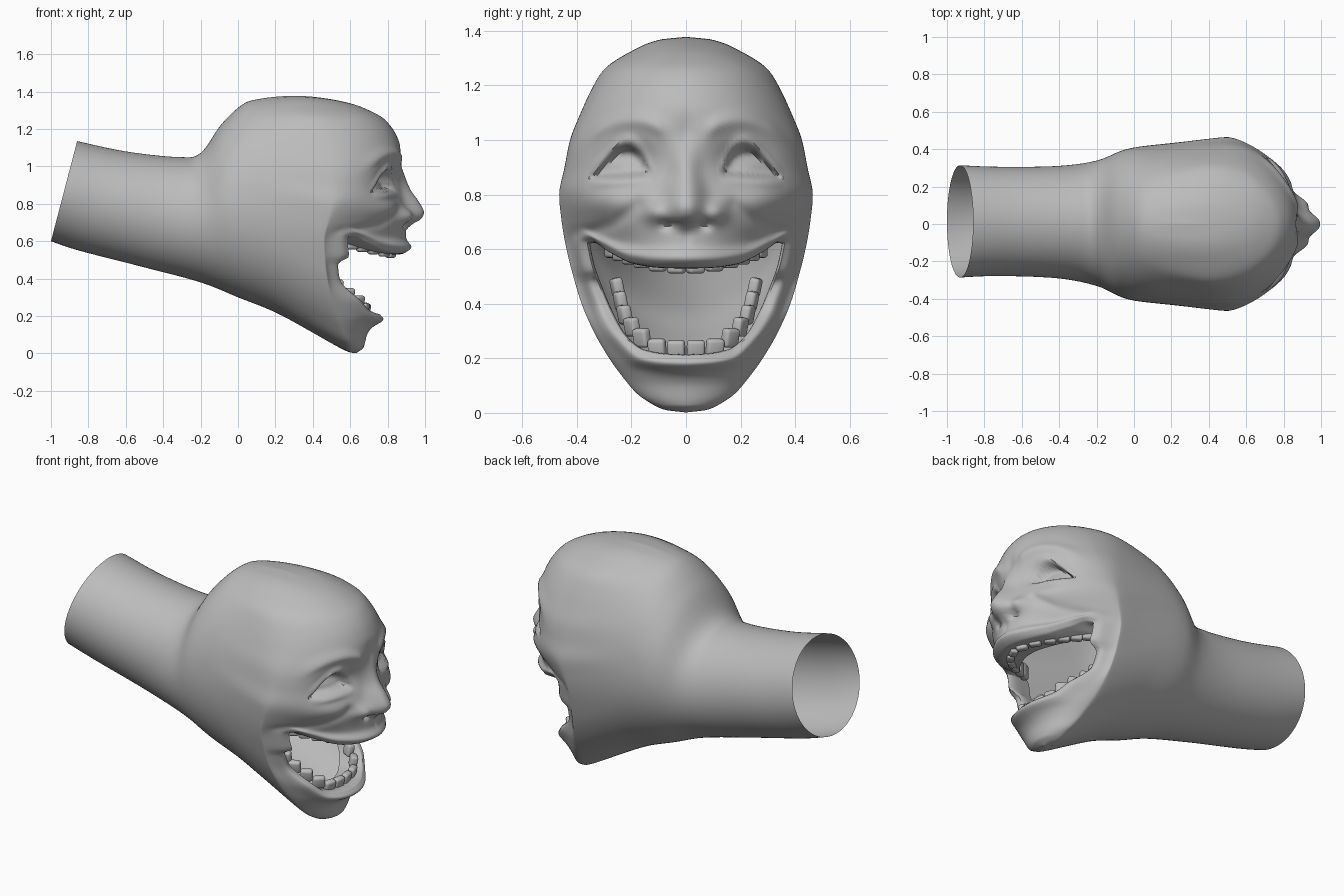
import bpy, bmesh, math
from mathutils import Vector, Matrix

if "Cube" in bpy.data.objects:
    bpy.data.objects.remove(bpy.data.objects["Cube"])

PI = math.pi
HALF, FACE_RINGS, STEPS = 100, 76, 7      # columns per side, face rings, rings per neck span


def curve(*pts):
    """Smooth curve without overshoot through (t, value) points."""
    t, v = [p[0] for p in pts], [p[1] for p in pts]
    n = len(t)
    d = [(v[i + 1] - v[i]) / (t[i + 1] - t[i]) for i in range(n - 1)]
    m = [d[0]] + [2 * a * b / (a + b) if a * b > 0 else 0 for a, b in zip(d, d[1:])] + [d[-1]]

    def f(q):
        q = min(max(q, t[0]), t[-1])
        i = max(k for k in range(n - 1) if t[k] <= q)
        h = t[i + 1] - t[i]
        s = (q - t[i]) / h
        return (v[i] * (1 + 2 * s) * (1 - s) ** 2 + h * m[i] * s * (1 - s) ** 2
                + v[i + 1] * s * s * (3 - 2 * s) + h * m[i + 1] * s * s * (s - 1))
    return f


def bump(a, z, ca, cz, sa, sz):
    return math.exp(-((a - ca) / sa) ** 2 - ((z - cz) / sz) ** 2)


def smooth(q):
    q = min(max(q, 0), 1)
    return q * q * (3 - 2 * q)


def seg_dist(a, z, a0, z0, a1, z1):
    p, s, e = Vector((a, z)), Vector((a0, z0)), Vector((a1, z1))
    k = min(max((p - s).dot(e - s) / (e - s).length_squared, 0), 1)
    return (p - s - (e - s) * k).length


# Head outline, depth of the outline, depth of the midline, roundness (all over height)
width = curve((0, 0), (.01, .08), (.03, .13), (.06, .175), (.13, .235), (.2, .285), (.3, .342),
              (.4, .385), (.5, .415), (.6, .44), (.7, .458), (.8, .468), (.9, .449), (1, .43),
              (1.1, .392), (1.2, .347), (1.265, .307), (1.335, .2), (1.375, .1), (1.385, 0))
edge_x = curve((0, .59), (.3, .49), (.6, .46), (.8, .49), (1, .45), (1.2, .38), (1.385, .3))
mid_x = curve((0, .63), (.03, .67), (.1, .69), (.15, .72), (.2, .75), (.27, .75), (.4, .6), (.48, .63),
              (.52, .86), (.56, .89), (.6, .9), (.7, .9), (.9, .885), (1, .88), (1.1, .87),
              (1.17, .845), (1.25, .785), (1.3, .70), (1.365, .5), (1.385, .3))
power = curve((0, .6), (.2, .7), (.45, 1), (.6, 1.2), (.7, .9), (.85, .62), (1, .5), (1.4, .5))
nose = curve((.66, 0), (.69, .03), (.72, .08), (.755, .097), (.8, .08), (.88, .035), (.97, .008), (1.02, 0))
# Mouth opening, by fraction of the way from top centre to bottom centre
mouth_y = curve((0, 0), (.12, .09), (.27, .19), (.4, .285), (.49, .345), (.53, .362), (.57, .347),
                (.62, .315), (.68, .277), (.76, .225), (.84, .16), (.92, .08), (1, 0))
mouth_z = curve((0, .533), (.12, .535), (.27, .548), (.4, .592), (.49, .63), (.53, .625), (.57, .55),
                (.62, .46), (.68, .37), (.76, .28), (.84, .228), (.92, .212), (1, .208))


def face_x(y, z, d):
    """Depth of the face at y, z; d is the distance from the mouth opening."""
    a, w = abs(y), max(width(z), 1e-4)
    frac = max(0, 1 - (a / w) ** 2) ** power(z)
    x = edge_x(z) + (mid_x(z) - edge_x(z)) * frac
    r = .045 + .022 * smooth((.9 - z) / .13)
    f = nose(z) * math.exp(-(a / r) ** 2.6)                          # nose bridge and tip
    f += .045 * bump(a, z, .11, .735, .042, .04)                     # nose wings
    f -= .03 * bump(a, z, .065, .688, .028, .016)                    # nostrils
    f -= .06 * bump(a, z, .2, .92, .11, .08)                         # eye sockets
    f += .025 * bump(a, z, .29, .77, .1, .055)                       # cheeks
    brow = z - (1.075 - 2.6 * (a - .2) ** 2)
    f += .018 * math.exp(-(brow / .03) ** 2) * smooth((a - .05) / .06) * smooth((.4 - a) / .1)
    f -= .012 * bump(a, z, 0, 1.03, .035, .06)                       # dip between brows
    fold = min(seg_dist(a, z, .175, .76, .27, .69), seg_dist(a, z, .27, .69, .4, .65))
    f -= .013 * math.exp(-(fold / .025) ** 2)                        # smile folds
    f -= .006 * bump(a, z, 0, .64, .016, .025)                       # groove above lip
    u = (a - .24) / .115                                             # squinting eyes
    if abs(u) < 1:
        top, low = .866 + .105 * (1 - u * u) * (1 - .55 * u), .862 - .008 * u
        f -= .048 * smooth(min(top - z, z - low) / .022)
        f += .024 * bump(a, z, .22, .9, .06, .03)
        f += .016 * (1 - u * u) * math.exp(-((z - top - .02) / .016) ** 2)
        f += .016 * (1 - u * u) * math.exp(-((z - low + .016) / .014) ** 2)
    f += .035 * (.65 + .35 * frac) * math.exp(-((d - .032) / .028) ** 2)  # lips
    return x + f * smooth((1 - a / w) / .12)


# Neck and skull sections: bottom x, bottom z, top x, top z, half width, sideways shift
sections = [(-1, .6, -.86, 1.135, .3, .014), (-.85, .55, -.6, 1.08, .292, .014),
            (-.5, .46, -.32, 1.05, .3, .01), (-.2, .38, -.2, 1.072, .335, .004),
            (0, .3, -.08, 1.235, .4, 0), (.24, .2, .07, 1.355, .428, 0)]
COLS = 2 * HALF


def column(j):
    """Side sign and fraction from top centre to bottom centre."""
    return (1, j / HALF) if j <= HALF else (-1, (COLS - j) / HALF)


def section_ring(bx, bz, tx, tz, w, cy):
    ring = []
    for j in range(COLS):
        side, f = column(j)
        k = .5 + .5 * math.cos(PI * f)
        ring.append(Vector((bx + (tx - bx) * k, cy + side * w * math.sin(PI * f), bz + (tz - bz) * k)))
    return ring


outline = []
for j in range(COLS):
    side, f = column(j)
    z = .6925 + .6925 * math.cos(PI * f)
    outline.append(Vector((edge_x(z), side * width(z), z)))

key = [section_ring(*s) for s in sections] + [outline]
rings = []
for i in range(len(key) - 1):
    p0, p1, p2, p3 = key[max(i - 1, 0)], key[i], key[i + 1], key[min(i + 2, len(key) - 1)]
    for k in range(STEPS):
        t = k / STEPS
        rings.append([(2 * b + (c - a) * t + (2 * a - 5 * b + 4 * c - d) * t * t
                       + (3 * b - a - 3 * c + d) * t ** 3) / 2 for a, b, c, d in zip(p0, p1, p2, p3)])
rings.append(outline)
EDGE = len(rings) - 1

# Face rings closing from the outline to the mouth opening
for i in range(1, FACE_RINGS + 1):
    s = i / FACE_RINGS
    g = 2 * s * s - s ** 3
    ring = []
    for j in range(COLS):
        side, f = column(j)
        my, mz, o = side * mouth_y(f), mouth_z(f), outline[j]
        y, z = o.y + (my - o.y) * g, o.z + (mz - o.z) * g
        ring.append(Vector((face_x(y, z, math.hypot(y - my, z - mz)), y, z)))
    rings.append(ring)

# Soften the jaw and temple edge
for _ in range(40):
    old = {i: rings[i] for i in range(EDGE - 8, EDGE + 17)}
    for i in range(EDGE - 7, EDGE + 16):
        k = .5 * smooth((8 - (EDGE - i)) / 6) * smooth((16 - (i - EDGE)) / 8)
        rings[i] = [b + ((a + c) / 2 - b) * k * (1 - .85 * smooth((column(j)[1] - .88) / .08))
                    for j, (a, b, c) in enumerate(zip(old[i - 1], old[i], old[i + 1]))]

# Lips rolling into the mouth
lip = rings[-1]
for dx, k in ((-.008, .985), (-.025, .972), (-.055, .97), (-.1, 1), (-.16, 1.03)):
    rings.append([Vector((v.x + dx, v.y * k, .4 + (v.z - .4) * k)) for v in lip])

skin = bpy.data.materials.new("plain grey")
skin.diffuse_color = (.5, .5, .5, 1)
skin.use_nodes = True
skin.node_tree.nodes["Principled BSDF"].inputs["Base Color"].default_value = skin.diffuse_color


def finish(name, bm, angle):
    mesh = bpy.data.meshes.new(name)
    bm.to_mesh(mesh)
    bm.free()
    mesh.materials.append(skin)
    obj = bpy.data.objects.new(name, mesh)
    bpy.context.collection.objects.link(obj)
    bpy.ops.object.select_all(action='DESELECT')
    obj.select_set(True)
    bpy.context.view_layer.objects.active = obj
    bpy.ops.object.shade_smooth_by_angle(angle=math.radians(angle))
    return obj


bm = bmesh.new()
grid = [[bm.verts.new(v) for v in ring] for ring in rings]
for a, b in zip(grid, grid[1:]):
    for j in range(COLS):
        n = (j + 1) % COLS
        bm.faces.new((a[j], b[j], b[n], a[n]))
finish("head_and_neck", bm, 60)


def tooth_row(name, path, size, lean):
    """Rounded teeth along a half path of (x, y, z), mirrored to the other side."""
    bm = bmesh.new()
    for i, (x, y, z) in enumerate(path):
        q, p = path[min(i + 1, len(path) - 1)], path[max(i - 1, 0)]
        yaw = math.atan2(p[0] - q[0], q[1] - p[1])
        for side in (1, -1):
            m = (Matrix.Translation((x, side * y, z)) @ Matrix.Rotation(side * yaw, 4, 'Z')
                 @ Matrix.Rotation(lean, 4, 'Y') @ Matrix.Diagonal((*size, 1)))
            made = bmesh.ops.create_cube(bm, size=1, matrix=m)['verts']
            edges = list({e for v in made for e in v.link_edges})
            bmesh.ops.bevel(bm, geom=edges, offset=.013, segments=3, profile=.5, affect='EDGES')
    finish(name, bm, 50)


upper = [(.82 - 3.7 * y * y, y, .552 + .8 * y * y) for y in (.035, .103, .16, .204, .24, .27)]
lower = [(.685, .036, .232), (.675, .106, .237), (.645, .162, .275), (.59, .198, .315),
         (.53, .225, .36), (.48, .24, .41), (.43, .252, .46)]
tooth_row("upper_teeth", upper, (.042, .066, .085), 0)
tooth_row("lower_teeth", lower, (.04, .066, .07), .2)
